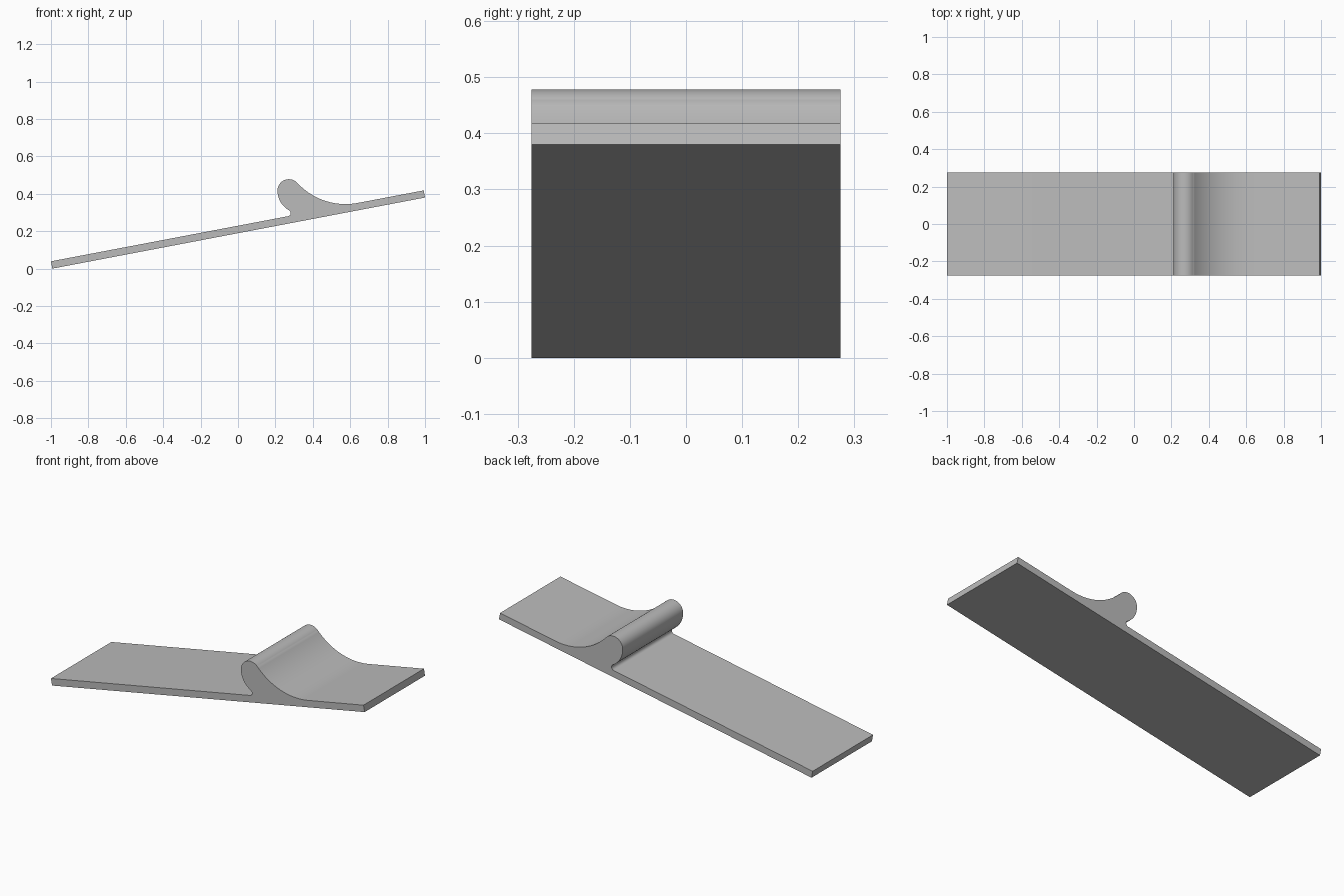
import bpy
import bmesh
from math import cos, sin, radians

HALF_WIDTH = 0.275

cube = bpy.data.objects.get("Cube")
if cube:
    bpy.data.objects.remove(cube, do_unlink=True)


def arc(cx, cz, radius, start, end, steps):
    """Points along an arc in the x-z plane, angles in degrees."""
    angles = [radians(start + (end - start) * i / steps) for i in range(steps + 1)]
    return [(cx + radius * cos(a), cz + radius * sin(a)) for a in angles]


# Side profile: sloping plank with a hooked, rounded lip
profile = [(-0.993, 0.0), (1.0, 0.38), (0.993, 0.418)]
profile += arc(0.575, 0.695, 0.35, 281 - 0.2, 222.6 - 360 + 360, 32)   # scooped ramp
profile += arc(0.272, 0.417, 0.061, 42.6, 180, 24)                      # rounded lip
profile += arc(0.331, 0.417, 0.12, 180, 241, 14)[1:]                    # back of the lip
profile += arc(0.265, 0.297, 0.017, 61, -79, 12)[1:]                    # undercut fillet
profile.append((-1.0, 0.039))

# Extrude the profile across the width
bm = bmesh.new()
face = bm.faces.new([bm.verts.new((x, -HALF_WIDTH, z)) for x, z in profile])
swept = bmesh.ops.extrude_face_region(bm, geom=[face], use_keep_orig=True)
moved = [v for v in swept["geom"] if isinstance(v, bmesh.types.BMVert)]
bmesh.ops.translate(bm, verts=moved, vec=(0, 2 * HALF_WIDTH, 0))
bmesh.ops.remove_doubles(bm, verts=bm.verts[:], dist=0.0005)
bmesh.ops.recalc_face_normals(bm, faces=bm.faces[:])
mesh = bpy.data.meshes.new("hooked_plank")
bm.to_mesh(mesh)
bm.free()

plank = bpy.data.objects.new("hooked_plank", mesh)
bpy.context.collection.objects.link(plank)

# Plain grey material
grey = bpy.data.materials.new("light_grey")
grey.use_nodes = True
colour = (0.5, 0.5, 0.5, 1)
grey.diffuse_color = colour
grey.node_tree.nodes["Principled BSDF"].inputs["Base Color"].default_value = colour
mesh.materials.append(grey)

# Smooth curves, sharp plank edges
bpy.ops.object.select_all(action="DESELECT")
plank.select_set(True)
bpy.context.view_layer.objects.active = plank
bpy.ops.object.shade_smooth_by_angle(angle=radians(30))
